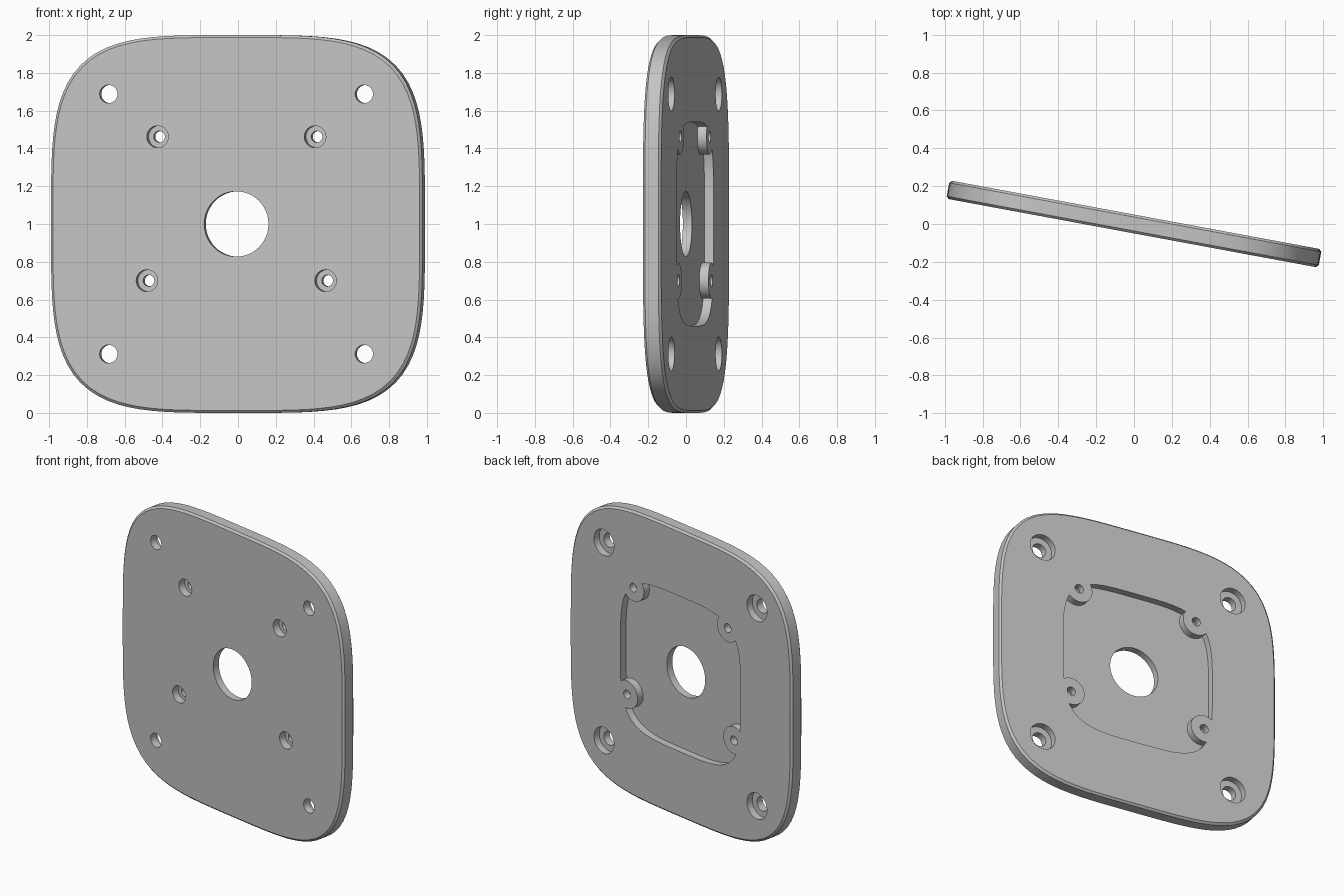
import bpy
import bmesh
from math import cos, sin, pi, radians

if "Cube" in bpy.data.objects:
    bpy.data.objects.remove(bpy.data.objects["Cube"], do_unlink=True)

HALF = 0.049      # half thickness of the plate
CHAMFER = 0.013
MID = 1.0         # height of the plate centre
OVER = 0.1        # depth that lies safely outside the plate


def squircle(radius, count=128):
    """Rounded-square outline."""
    pts = []
    for i in range(count):
        a = 2 * pi * i / count
        r = radius / (cos(a) ** 4 + sin(a) ** 4) ** 0.25
        pts.append((r * cos(a), r * sin(a)))
    return pts


def circle(radius, x=0, z=0, count=48):
    return [(x + radius * cos(2 * pi * i / count),
             z + radius * sin(2 * pi * i / count)) for i in range(count)]


def loft(name, sections):
    """Solid through (depth, outline) sections, stacked along y."""
    bm = bmesh.new()
    rings = [[bm.verts.new((x, y, z + MID)) for x, z in outline]
             for y, outline in sections]
    for a, b in zip(rings, rings[1:]):
        for i in range(len(a)):
            j = (i + 1) % len(a)
            bm.faces.new((a[i], a[j], b[j], b[i]))
    bm.faces.new(rings[0])
    bm.faces.new(rings[-1])
    bmesh.ops.recalc_face_normals(bm, faces=bm.faces)
    mesh = bpy.data.meshes.new(name)
    bm.to_mesh(mesh)
    bm.free()
    obj = bpy.data.objects.new(name, mesh)
    bpy.context.collection.objects.link(obj)
    return obj


def cut(target, cutter):
    """Subtract the cutter, then discard it."""
    cutter.hide_render = True
    mod = target.modifiers.new("cut", 'BOOLEAN')
    mod.operation = 'DIFFERENCE'
    mod.solver = 'EXACT'
    mod.object = cutter
    bpy.context.view_layer.objects.active = target
    bpy.ops.object.modifier_apply(modifier=mod.name)
    bpy.data.objects.remove(cutter, do_unlink=True)


def drill(target, radius, x, z, start=-OVER, end=OVER):
    outline = circle(radius, x, z)
    cut(target, loft("drill_cutter", [(start, outline), (end, outline)]))


# Plate with chamfered rims
inner, outer = squircle(1 - CHAMFER), squircle(1)
plate = loft("mounting_plate", [
    (-HALF, inner), (-HALF + CHAMFER, outer),
    (HALF - CHAMFER, outer), (HALF, inner)])

# Screw positions: the upper pair is closer together than the lower pair
screws = [(side * x, z) for x, z in ((0.424, 0.462), (0.481, -0.30))
          for side in (-1, 1)]

# Rear pocket, leaving round bosses around the screws
pocket_outline = squircle(0.54)
pocket = loft("pocket_cutter", [(0.0, pocket_outline), (OVER, pocket_outline)])
for x, z in screws:
    drill(pocket, 0.095, x, z, -OVER, 2 * OVER)
cut(plate, pocket)

# Centre opening
drill(plate, 0.173, 0, 0)

# Screw holes, counterbored from the front
for x, z in screws:
    drill(plate, 0.058, x, z, end=0.002)
    drill(plate, 0.030, x, z)

# Corner holes, counterbored from the back
for x in (-0.688, 0.688):
    for z in (-0.688, 0.688):
        drill(plate, 0.090, x, z, start=0.002)
        drill(plate, 0.048, x, z)

# Grey finish
grey = bpy.data.materials.new("plain_grey")
grey.use_nodes = True
colour = (0.55, 0.55, 0.55, 1)
grey.diffuse_color = colour
grey.node_tree.nodes["Principled BSDF"].inputs["Base Color"].default_value = colour
plate.data.materials.clear()
plate.data.materials.append(grey)
for poly in plate.data.polygons:
    poly.material_index = 0

# Turned slightly about the vertical axis
plate.rotation_euler.z = radians(-10.5)
bpy.ops.object.select_all(action='DESELECT')
plate.select_set(True)
bpy.context.view_layer.objects.active = plate
bpy.ops.object.shade_smooth_by_angle(angle=radians(30))
